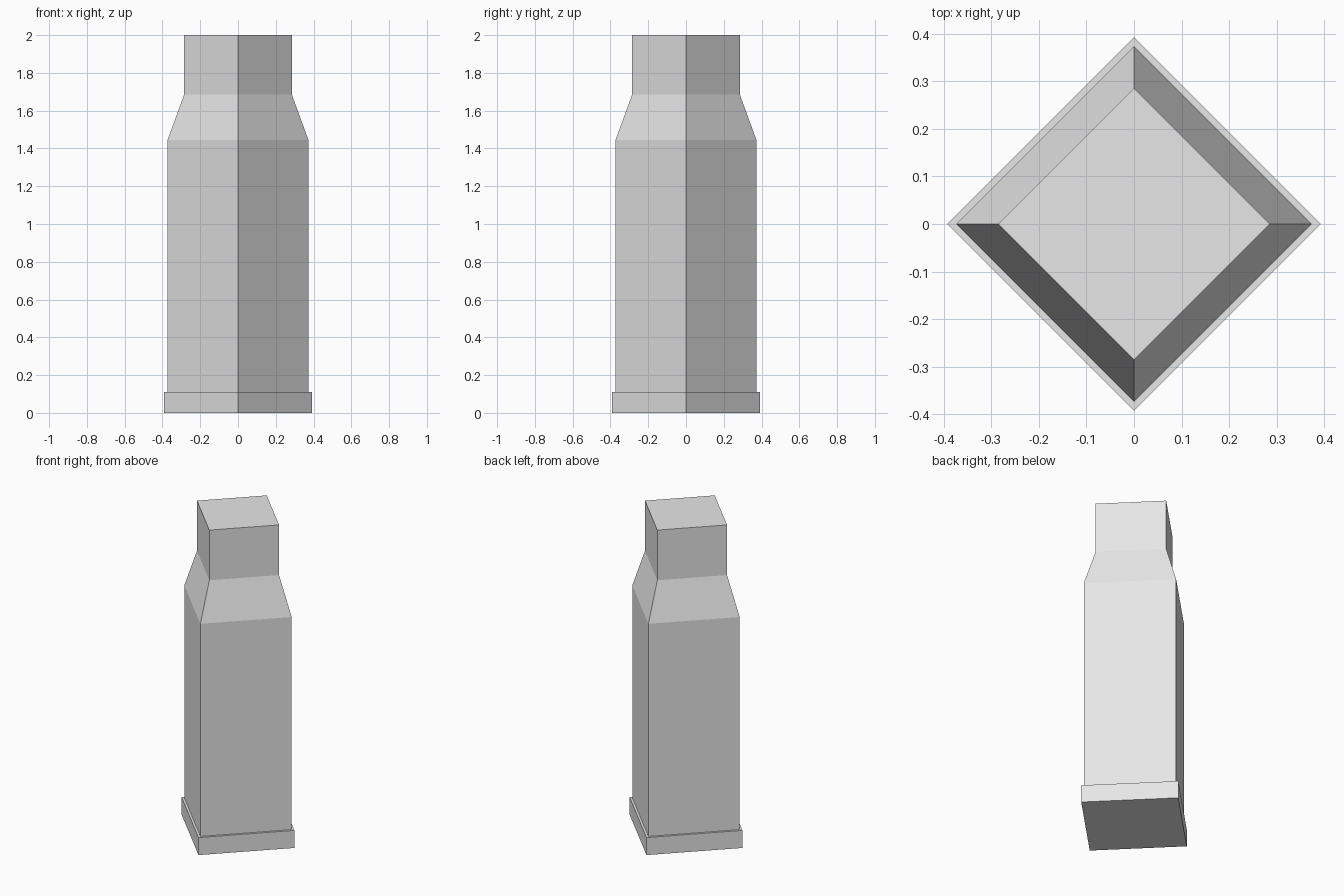
import bpy

cube = bpy.data.objects.get("Cube")
if cube:
    bpy.data.objects.remove(cube, do_unlink=True)

grey = bpy.data.materials.new("light_grey")
grey.use_nodes = True
colour = (0.8, 0.8, 0.8, 1.0)
grey.diffuse_color = colour
grey.node_tree.nodes["Principled BSDF"].inputs["Base Color"].default_value = colour


def turned_part(name, profile, sides=4):
    """Closed flat-faced solid from (radius, height) pairs, corners on the axes."""
    corners = [(1, 0), (0, 1), (-1, 0), (0, -1)]
    verts = [(r * x, r * y, z) for r, z in profile for x, y in corners]
    faces = [tuple(reversed(range(sides)))]
    for ring in range(len(profile) - 1):
        low, high = ring * sides, (ring + 1) * sides
        for i in range(sides):
            j = (i + 1) % sides
            faces.append((low + i, low + j, high + j, high + i))
    faces.append(tuple(range(len(verts) - sides, len(verts))))
    mesh = bpy.data.meshes.new(name)
    mesh.from_pydata(verts, [], faces)
    mesh.materials.append(grey)
    obj = bpy.data.objects.new(name, mesh)
    bpy.context.collection.objects.link(obj)
    return obj


# Base rim, straight body, sloped shoulder and neck in one stepped profile
turned_part("casing", [
    (0.392, 0), (0.392, 0.11),
    (0.373, 0.11), (0.373, 1.445),
    (0.285, 1.685), (0.285, 2),
])
